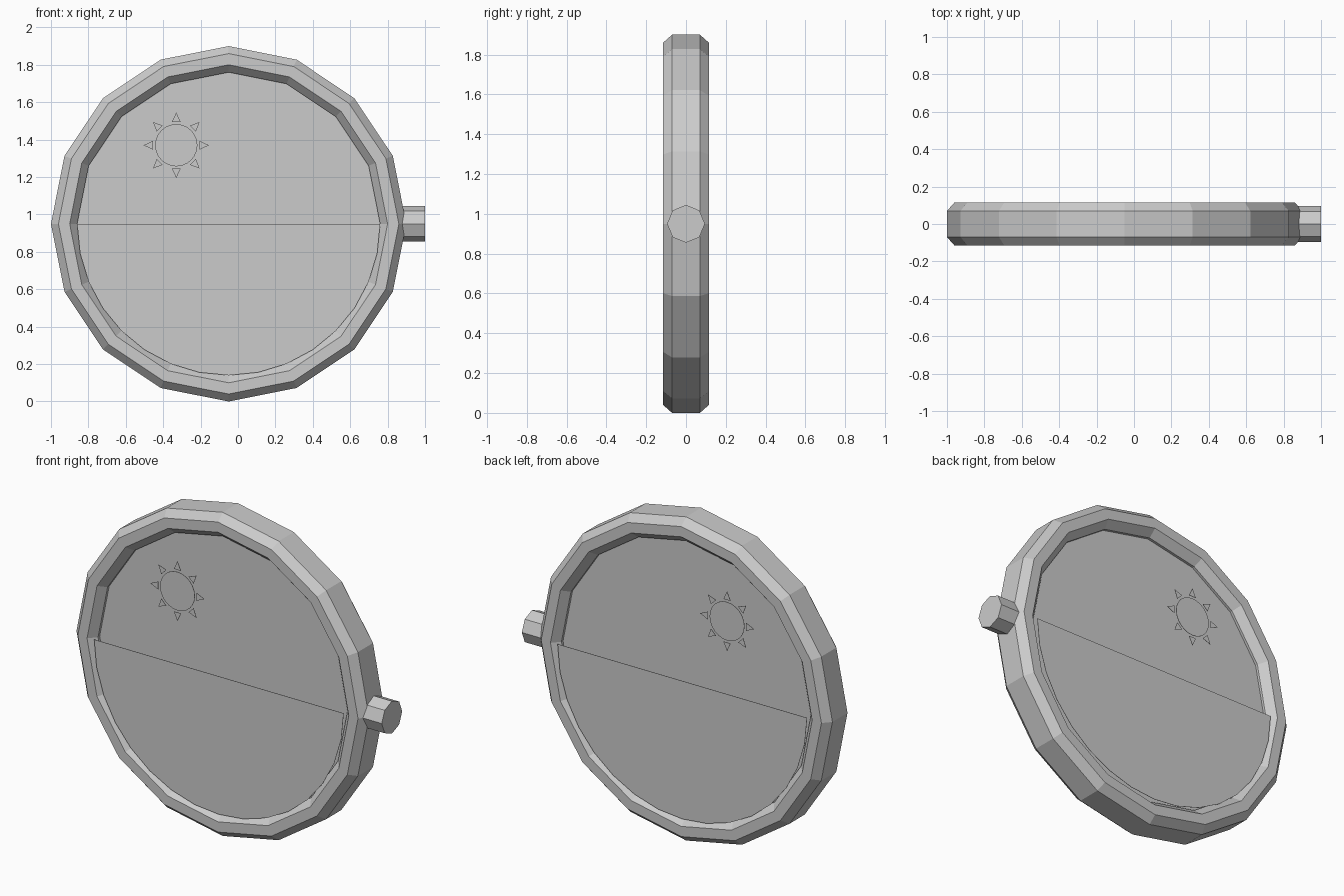
import bpy, bmesh, math
from mathutils import Vector

if "Cube" in bpy.data.objects:
    bpy.data.objects.remove(bpy.data.objects["Cube"])

CX, CZ = -0.05, 0.95   # centre of the round frame

grey = bpy.data.materials.new("plain_grey")
grey.diffuse_color = (0.6, 0.6, 0.6, 1)
grey.use_nodes = True
grey.node_tree.nodes["Principled BSDF"].inputs["Base Color"].default_value = grey.diffuse_color


def finish(name, bm):
    bmesh.ops.recalc_face_normals(bm, faces=bm.faces)
    me = bpy.data.meshes.new(name)
    bm.to_mesh(me)
    bm.free()
    me.materials.append(grey)
    ob = bpy.data.objects.new(name, me)
    bpy.context.collection.objects.link(ob)
    return ob


def arc(cx, cz, r, start, end, n):
    """n + 1 points along an arc in the front plane, angles in degrees."""
    return [(cx + r * math.cos(math.radians(start + (end - start) * i / n)),
             cz + r * math.sin(math.radians(start + (end - start) * i / n)))
            for i in range(n + 1)]


def slab(bm, pts, y0, y1):
    """Prism from a front-plane outline between two depths."""
    a = [bm.verts.new((x, y0, z)) for x, z in pts]
    b = [bm.verts.new((x, y1, z)) for x, z in pts]
    bm.faces.new(a)
    bm.faces.new(b[::-1])
    for i in range(len(pts)):
        j = (i + 1) % len(pts)
        bm.faces.new((a[i], b[i], b[j], a[j]))


# Frame: chamfered profile (radius, depth) swept round 16 sides
profile = [(0.95, -0.07), (0.91, -0.115), (0.85, -0.115), (0.81, -0.07),
           (0.81, 0.07), (0.85, 0.115), (0.91, 0.115), (0.95, 0.07)]
bm = bmesh.new()
rings = []
for i in range(16):
    t = math.tau * i / 16
    rings.append([bm.verts.new((CX + r * math.cos(t), y, CZ + r * math.sin(t)))
                  for r, y in profile])
for i in range(16):
    p, q = rings[i], rings[(i + 1) % 16]
    for k in range(8):
        m = (k + 1) % 8
        bm.faces.new((p[k], p[m], q[m], q[k]))
finish("round_frame", bm)

# Recessed pane filling the frame
bm = bmesh.new()
slab(bm, arc(CX, CZ, 0.81, 0, 360, 16)[:-1], -0.055, 0.055)
finish("pane", bm)

# Half-disc and sun plates on both faces
for side, s in (("front", -1), ("back", 1)):
    bm = bmesh.new()
    slab(bm, arc(CX, CZ, 0.81, 180, 360, 16), s * 0.104, s * 0.106)
    finish(side + "_lower_half", bm)

    sx, sz = -0.33, 1.37
    bm = bmesh.new()
    slab(bm, arc(sx, sz, 0.113, 0, 360, 24)[:-1], s * 0.089, s * 0.091)
    for i in range(8):
        t = math.tau * i / 8
        d = Vector((math.cos(t), math.sin(t)))
        n = Vector((-d.y, d.x))
        c = Vector((sx, sz))
        ray = [c + d * 0.125 - n * 0.023, c + d * 0.175, c + d * 0.125 + n * 0.023]
        slab(bm, [tuple(v) for v in ray], s * 0.089, s * 0.091)
    finish(side + "_sun", bm)

# Eight-sided side knob
bpy.ops.mesh.primitive_cylinder_add(vertices=8, radius=0.095, depth=0.15,
                                    location=(0.925, 0, CZ),
                                    rotation=(0, math.pi / 2, 0))
knob = bpy.context.object
knob.name = "side_knob"
knob.data.materials.append(grey)
